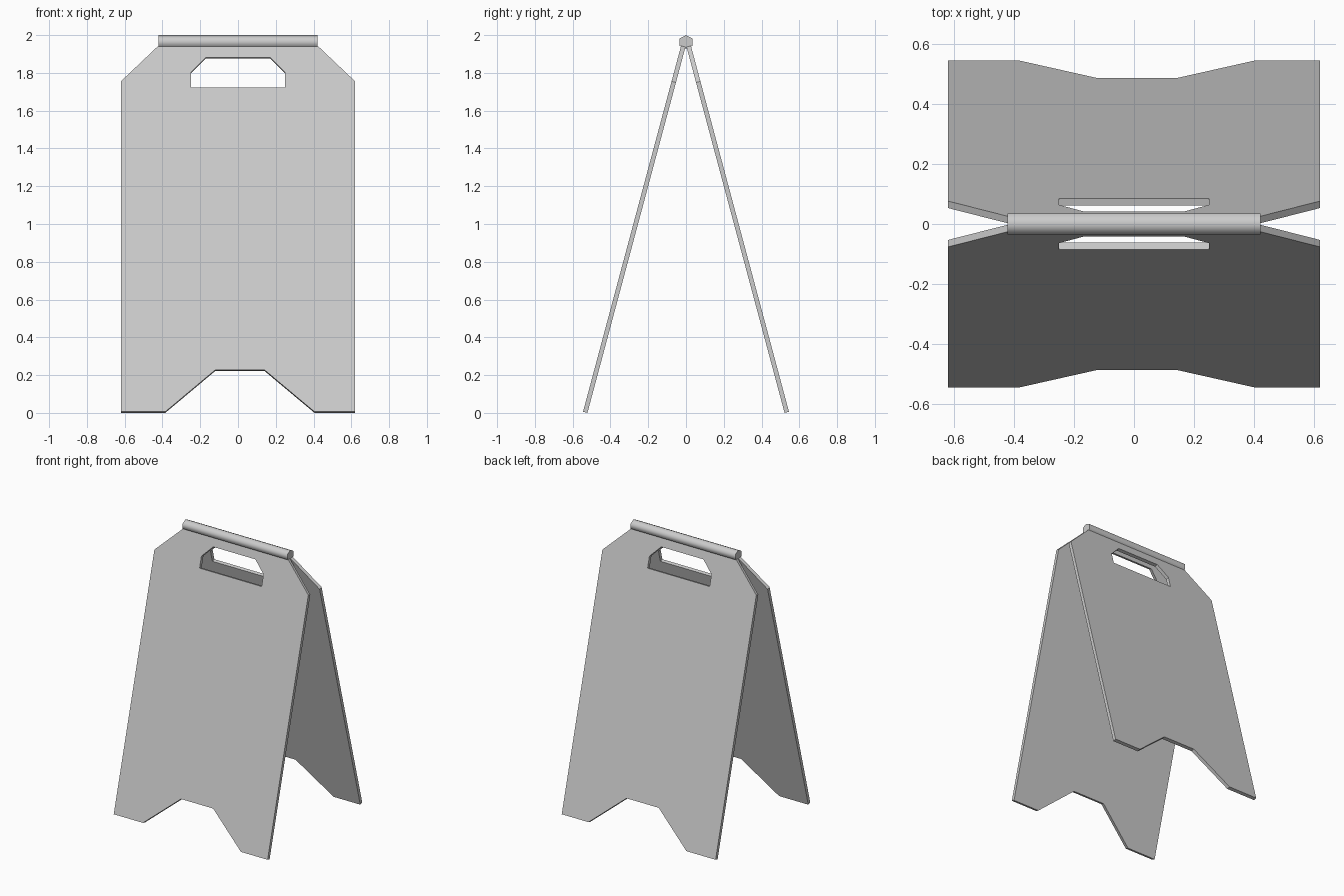
import bpy, bmesh, math

if "Cube" in bpy.data.objects:
    bpy.data.objects.remove(bpy.data.objects["Cube"])

TILT = math.radians(15)
THICK = 0.024

# Panel outline and handle slot, as (x, height) seen from the front
OUTLINE = [(-0.62, 0.006), (-0.385, 0.006), (-0.12, 0.228), (0.14, 0.228),
           (0.405, 0.006), (0.62, 0.006), (0.62, 1.755), (0.42, 1.945),
           (-0.42, 1.945), (-0.62, 1.755)]
SLOT = [(-0.25, 1.722), (0.25, 1.722), (0.25, 1.802), (0.17, 1.882),
        (-0.17, 1.882), (-0.25, 1.802)]


def panel(name, side):
    """Leaning board; side is -1 for the front, 1 for the back."""
    curve = bpy.data.curves.new(name, 'CURVE')
    curve.dimensions = '2D'
    curve.fill_mode = 'BOTH'
    curve.extrude = THICK / 2
    for pts in (OUTLINE, SLOT):
        s = curve.splines.new('POLY')
        s.points.add(len(pts) - 1)
        for p, (x, z) in zip(s.points, pts):
            p.co = (x, (z - 0.006) / math.cos(TILT), 0, 1)
        s.use_cyclic_u = True
    ob = bpy.data.objects.new(name, curve)
    bpy.context.collection.objects.link(ob)
    ob.location = (0, side * 0.5335, THICK / 2 * math.sin(TILT))
    ob.rotation_euler = (math.pi / 2 + side * TILT, 0, 0)
    bpy.ops.object.select_all(action='DESELECT')
    bpy.context.view_layer.objects.active = ob
    ob.select_set(True)
    bpy.ops.object.convert(target='MESH')
    ob = bpy.context.object
    # Weld the faces and rims into one flat-shaded solid
    bm = bmesh.new()
    bm.from_mesh(ob.data)
    bmesh.ops.remove_doubles(bm, verts=bm.verts, dist=1e-5)
    bmesh.ops.recalc_face_normals(bm, faces=bm.faces)
    for f in bm.faces:
        f.smooth = False
    bm.to_mesh(ob.data)
    bm.free()
    ob.name = name


panel("front_panel", -1)
panel("back_panel", 1)

# Six-sided hinge bar along the top edge, with smooth sides and flat ends
bm = bmesh.new()
section = [(0, 2.0), (0.035, 1.982), (0.035, 1.944),
           (0, 1.926), (-0.035, 1.944), (-0.035, 1.982)]
end = bm.faces.new([bm.verts.new((-0.422, y, z)) for y, z in section])
ext = bmesh.ops.extrude_face_region(bm, geom=[end], use_keep_orig=True)
for v in ext["geom"]:
    if isinstance(v, bmesh.types.BMVert):
        v.co.x = 0.422
bmesh.ops.recalc_face_normals(bm, faces=bm.faces)
mesh = bpy.data.meshes.new("hinge_bar")
bm.to_mesh(mesh)
bm.free()
bar = bpy.data.objects.new("hinge_bar", mesh)
bpy.context.collection.objects.link(bar)
bpy.ops.object.select_all(action='DESELECT')
bpy.context.view_layer.objects.active = bar
bar.select_set(True)
bpy.ops.object.shade_smooth_by_angle(angle=math.radians(70))
